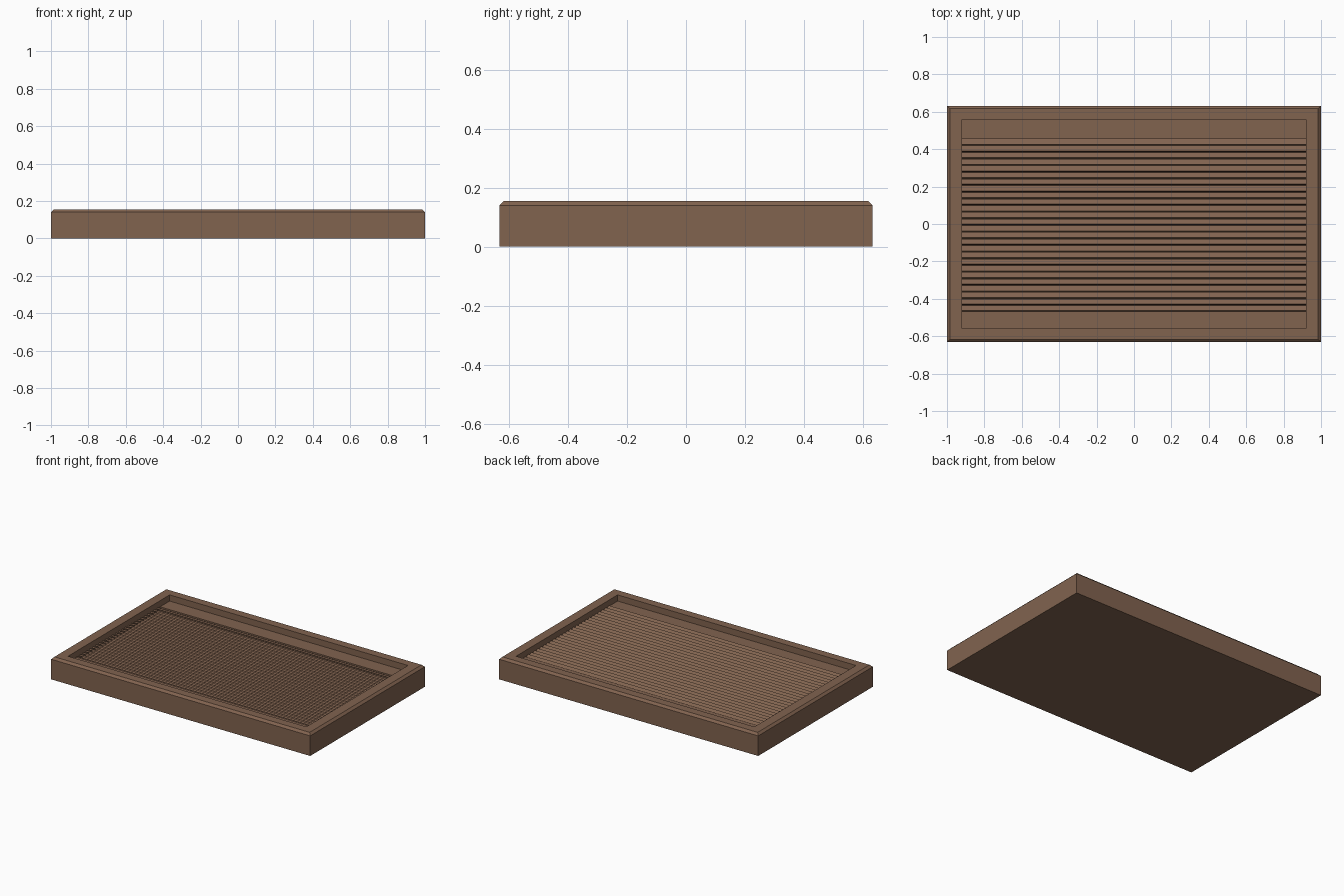
import bpy, bmesh, math
from mathutils import Matrix

if "Cube" in bpy.data.objects:
    bpy.data.objects.remove(bpy.data.objects["Cube"])

brown = bpy.data.materials.new("warm brown")
brown.diffuse_color = (0.22, 0.125, 0.078, 1)
brown.use_nodes = True
brown.node_tree.nodes["Principled BSDF"].inputs["Base Color"].default_value = brown.diffuse_color

TOP, FLOOR = 0.155, 0.112      # rim height and recessed panel height
IX, IY = 0.92, 0.56            # half size of the opening


def finish(name, bm):
    bmesh.ops.recalc_face_normals(bm, faces=bm.faces[:])
    me = bpy.data.meshes.new(name)
    bm.to_mesh(me)
    bm.free()
    me.materials.append(brown)
    ob = bpy.data.objects.new(name, me)
    bpy.context.collection.objects.link(ob)
    return ob


def bridge(bm, a, b):
    for i in range(4):
        j = (i + 1) % 4
        bm.faces.new((a[i], a[j], b[j], b[i]))


# Frame: stacked rectangular rings, chamfered at the top, dropping to the recess
bm = bmesh.new()
rings = []
for x, y, z in [(1, 0.632, 0), (1, 0.632, TOP - 0.015), (0.985, 0.617, TOP),
                (IX, IY, TOP), (IX, IY, FLOOR), (IX, 0.455, FLOOR),
                (IX, 0.455, FLOOR - 0.025)]:
    if len(rings) >= 5:        # slatted field spans the full width of the recess
        x -= 0.0005
    rings.append([bm.verts.new((sx * x, sy * y, z))
                  for sx, sy in ((-1, -1), (1, -1), (1, 1), (-1, 1))])
for a, b in zip(rings, rings[1:]):
    bridge(bm, a, b)
bm.faces.new(rings[0])
bm.faces.new(rings[-1])
finish("frame", bm)

# Louvre slats: tilted thin boards, high edge towards the front
bm = bmesh.new()
COUNT, PITCH = 26, 0.0356
for i in range(COUNT):
    y = 0.438 - i * PITCH
    m = (Matrix.Translation((0, y, FLOOR - 0.006))
         @ Matrix.Rotation(math.radians(-28), 4, 'X')
         @ Matrix.Diagonal((2 * IX, 0.032, 0.010, 1)))
    bmesh.ops.create_cube(bm, size=1, matrix=m)
finish("louvre_slats", bm)
